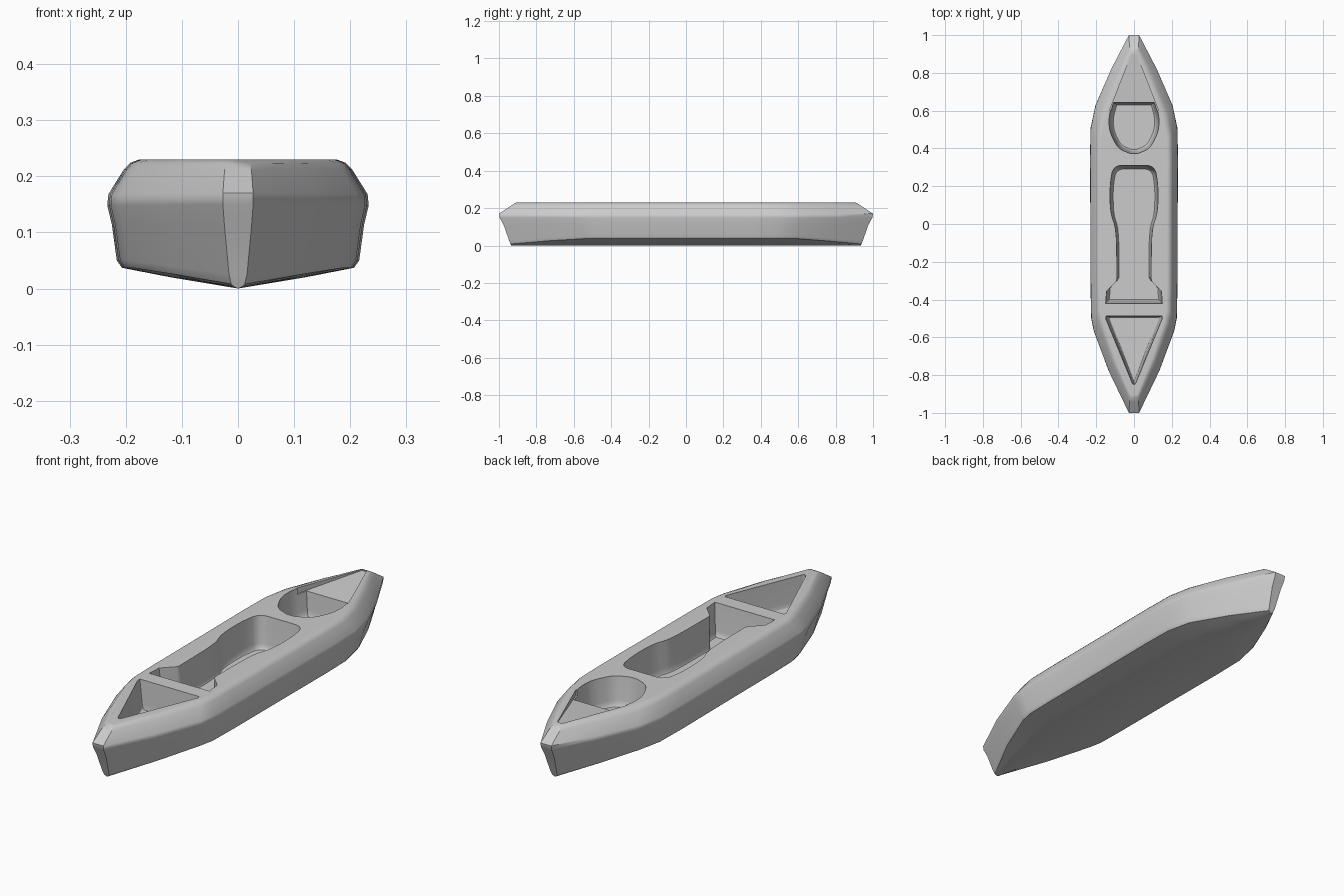
import bpy, bmesh

if "Cube" in bpy.data.objects:
    bpy.data.objects.remove(bpy.data.objects["Cube"])

def mesh_object(name, bm):
    bmesh.ops.recalc_face_normals(bm, faces=bm.faces[:])
    me = bpy.data.meshes.new(name)
    bm.to_mesh(me)
    bm.free()
    ob = bpy.data.objects.new(name, me)
    bpy.context.collection.objects.link(ob)
    return ob

# Hull: plan stations (y, width factor) and cross-section levels
STATIONS = [(-1, 0), (-.78, .52), (-.57, .9), (-.5, .97), (-.35, .985), (0, .99),
            (.35, 1), (.51, .985), (.63, .86), (.82, .46), (1, 0)]
# (half width, z, tip half width, tip z, length scale)
LEVELS = [(.12, .02, .007, .003, .936), (.207, .037, .012, .008, .938),
          (.216, .05, .016, .025, .945), (.225, .115, .024, .11, .975),
          (.233, .148, .027, .15, .997), (.231, .168, .027, .17, 1.0),
          (.203, .213, .024, .21, .94), (.192, .224, .022, .223, .92),
          (.176, .23, .018, .23, .905)]

def build_hull():
    bm = bmesh.new()
    rings = []
    for y, f in STATIONS:
        half = []
        g = min(1, f * 1.15)
        for w, z, tw, tz, s in LEVELS:
            half.append((tw + (w - tw) * f, y * s, tz + (z - tz) * g))
        ring = [(0, y * .935, 0)] + half + [(-x, yy, z) for x, yy, z in reversed(half)]
        rings.append([bm.verts.new(p) for p in ring])
    n = len(rings[0])
    for a, b in zip(rings, rings[1:]):
        for i in range(n):
            j = (i + 1) % n
            bm.faces.new((a[i], a[j], b[j], b[i]))
    for r in (rings[0], rings[-1]):
        bm.faces.new((r[0], r[1], r[-1]))
        for k in range(1, len(LEVELS)):
            bm.faces.new((r[k], r[k + 1], r[n - k - 1], r[n - k]))
    return mesh_object("kayak_hull", bm)

def mirrored(half):
    return half + [(-x, y) for x, y in reversed(half) if x > 1e-5]

def rounded(half, times=2):
    # corner cutting on a half outline running from centre line to centre line
    for _ in range(times):
        out = [half[0]]
        for (ax, ay), (bx, by) in zip(half, half[1:]):
            out += [(ax * .78 + bx * .22, ay * .78 + by * .22),
                    (ax * .22 + bx * .78, ay * .22 + by * .78)]
        half = out + [half[-1]]
    return half

def well(name, half, floor, taper=(.9, .93), pivot=0):
    # recess cutter with sloped walls and a softened floor edge
    pts = mirrored(half)
    bm = bmesh.new()
    rings = []
    for z, t in ((.32, 0), (.224, 0), (floor + .025, .55), (floor + .006, .8), (floor, 1.1)):
        sx, sy = 1 + (taper[0] - 1) * t, 1 + (taper[1] - 1) * t
        rings.append([bm.verts.new((x * sx, pivot + (y - pivot) * sy, z)) for x, y in pts])
    n = len(pts)
    for a, b in zip(rings, rings[1:]):
        for i in range(n):
            bm.faces.new((a[i], a[(i + 1) % n], b[(i + 1) % n], b[i]))
    bm.faces.new(rings[0])
    bm.faces.new(rings[-1])
    return mesh_object(name, bm)

def panel_cutter():
    # shallow sloping panel behind the round well
    bm = bmesh.new()
    pts = [(-.13, .6, .203), (.13, .6, .203), (.012, .9, .227), (-.012, .9, .227)]
    low = [bm.verts.new(p) for p in pts]
    top = [bm.verts.new((x, y, .3)) for x, y, z in pts]
    bm.faces.new(low)
    bm.faces.new(top)
    for i in range(4):
        j = (i + 1) % 4
        bm.faces.new((low[i], low[j], top[j], top[i]))
    return mesh_object("stern_panel_cutter", bm)

hull = build_hull()

# Wells cut into the deck
cockpit = rounded([(0, .31), (.11, .31), (.128, .2), (.125, .06), (.093, -.03), (.09, -.29)], 2)
cockpit += [(.095, -.305), (.145, -.355), (.15, -.42), (0, -.42)]
stern = [(0, .372)] + rounded([(.02, .373), (.085, .4), (.13, .49), (.133, .57), (.11, .645)], 2) + [(0, .645)]
bow = [(0, -.488), (.148, -.488), (.15, -.5), (.008, -.845), (0, -.85)]
cutters = [well("cockpit_cutter", cockpit, .085, (.88, .95), -.05),
           well("stern_well_cutter", stern, .1, (.84, .88), .54),
           well("bow_well_cutter", bow, .1, (.84, .9), -.55),
           panel_cutter()]

for c in cutters:
    c.hide_render = True
    m = hull.modifiers.new(c.name, 'BOOLEAN')
    m.operation = 'DIFFERENCE'
    m.solver = 'EXACT'
    m.object = c

# Apply the cuts, then smooth the hull
bpy.context.view_layer.objects.active = hull
hull.select_set(True)
for m in list(hull.modifiers):
    bpy.ops.object.modifier_apply(modifier=m.name)
for c in cutters:
    bpy.data.objects.remove(c, do_unlink=True)
bpy.ops.object.shade_smooth_by_angle(angle=0.7)
wn = hull.modifiers.new("even_normals", 'WEIGHTED_NORMAL')
wn.keep_sharp = True
